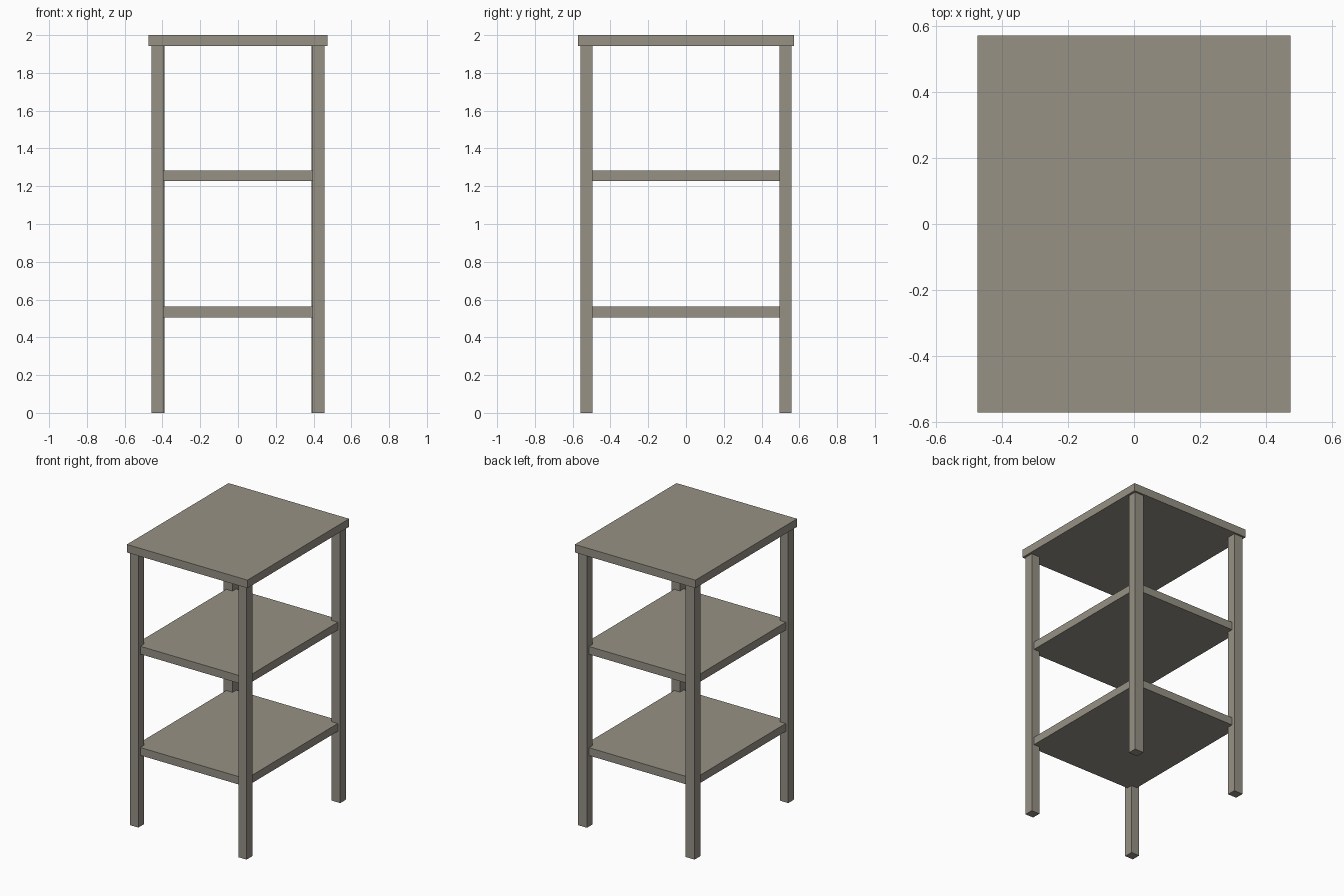
import bpy

if "Cube" in bpy.data.objects:
    bpy.data.objects.remove(bpy.data.objects["Cube"])

mat = bpy.data.materials.new("warm grey")
mat.diffuse_color = (0.305, 0.283, 0.235, 1)
mat.use_nodes = True
mat.node_tree.nodes["Principled BSDF"].inputs["Base Color"].default_value = mat.diffuse_color


def box(name, x0, x1, y0, y1, z0, z1):
    bpy.ops.mesh.primitive_cube_add(
        size=1, location=((x0 + x1) / 2, (y0 + y1) / 2, (z0 + z1) / 2))
    ob = bpy.context.object
    ob.name = name
    ob.scale = (x1 - x0, y1 - y0, z1 - z0)
    bpy.ops.object.transform_apply(location=False, rotation=False, scale=True)
    ob.data.materials.append(mat)
    return ob


# overhanging table top
box("top_board", -0.475, 0.475, -0.572, 0.572, 1.943, 2.0)

# shelves, corners let into the legs
for name, z in (("lower_shelf", 0.506), ("upper_shelf", 1.227)):
    box(name, -0.44, 0.44, -0.537, 0.537, z, z + 0.056)

# four square legs; the back pair is a touch wider
for row, sy, inner in (("front", -1, 0.394), ("back", 1, 0.389)):
    for side, sx in (("left", -1), ("right", 1)):
        xs = sorted((sx * inner, sx * 0.459))
        ys = sorted((sy * 0.495, sy * 0.559))
        box(f"{row}_{side}_leg", *xs, *ys, 0, 1.943)
